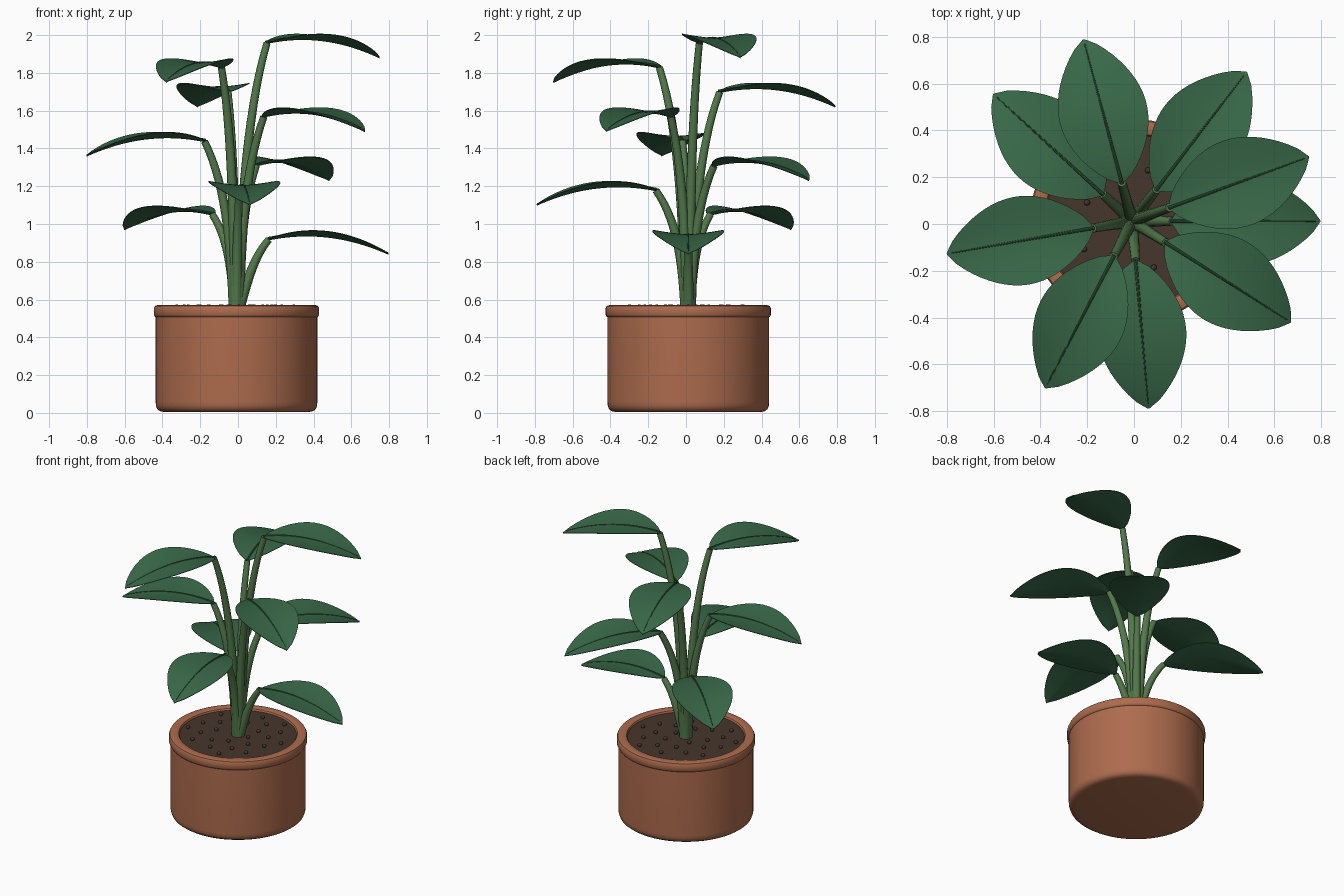
import bpy, bmesh
from math import sin, cos, pi, radians, sqrt
from mathutils import Vector

if "Cube" in bpy.data.objects:
    bpy.data.objects.remove(bpy.data.objects["Cube"])

CX, CY = -0.008, 0.012   # plant axis


def material(name, rgb):
    m = bpy.data.materials.new(name)
    m.diffuse_color = (*rgb, 1)
    m.use_nodes = True
    m.node_tree.nodes["Principled BSDF"].inputs["Base Color"].default_value = m.diffuse_color
    return m


TERRACOTTA = material("terracotta", (0.42, 0.15, 0.075))
SOIL = material("soil", (0.06, 0.037, 0.026))
STEM = material("stem_green", (0.085, 0.19, 0.07))
LEAF = material("leaf_green", (0.04, 0.14, 0.065))
RIB = material("rib_green", (0.03, 0.1, 0.045))


def finish(name, bm, mat, angle=40):
    bmesh.ops.recalc_face_normals(bm, faces=bm.faces)
    me = bpy.data.meshes.new(name)
    bm.to_mesh(me)
    bm.free()
    ob = bpy.data.objects.new(name, me)
    bpy.context.collection.objects.link(ob)
    ob.location = (CX, CY, 0)
    me.materials.append(mat)
    bpy.ops.object.select_all(action='DESELECT')
    ob.select_set(True)
    bpy.context.view_layer.objects.active = ob
    bpy.ops.object.shade_smooth_by_angle(angle=radians(angle))
    return ob


def lathe(name, profile, mat, closed=False, n=64):
    bm = bmesh.new()
    rings = [[bm.verts.new((r * cos(2 * pi * k / n), r * sin(2 * pi * k / n), z))
              for k in range(n)] for r, z in profile]
    pairs = list(zip(rings, rings[1:] + rings[:1])) if closed else list(zip(rings, rings[1:]))
    for a, b in pairs:
        for k in range(n):
            j = (k + 1) % n
            bm.faces.new((a[k], a[j], b[j], b[k]))
    if not closed:
        bm.faces.new(rings[0])
        bm.faces.new(rings[-1])
    return finish(name, bm, mat)


def tube(name, pts, radii, mat, n=12):
    bm = bmesh.new()
    rings = []
    for i, p in enumerate(pts):
        t = (pts[min(i + 1, len(pts) - 1)] - pts[max(i - 1, 0)]).normalized()
        out = Vector((pts[-1].x, pts[-1].y, 0)).normalized()
        side = Vector((-out.y, out.x, 0))
        up = t.cross(side)
        rings.append([bm.verts.new(p + radii[i] * (side * cos(2 * pi * k / n) + up * sin(2 * pi * k / n)))
                      for k in range(n)])
    for a, b in zip(rings, rings[1:]):
        for k in range(n):
            j = (k + 1) % n
            bm.faces.new((a[k], a[j], b[j], b[k]))
    bm.faces.new(rings[0])
    bm.faces.new(rings[-1])
    return finish(name, bm, mat)


# Pot body, rounded rim and soil
lathe("pot", [(0.385, 0.005), (0.405, 0.009), (0.42, 0.02), (0.427, 0.04), (0.428, 0.06),
              (0.428, 0.53), (0.385, 0.53)], TERRACOTTA)
lathe("pot_rim", [(0.37, 0.505), (0.422, 0.505), (0.432, 0.509), (0.438, 0.52), (0.438, 0.553),
                  (0.432, 0.566), (0.42, 0.57), (0.388, 0.57), (0.376, 0.566), (0.37, 0.555)],
      TERRACOTTA, closed=True)
lathe("soil", [(0.372, 0.50), (0.372, 0.555)], SOIL)

# Small crumbs scattered over the soil in a spiral
bm = bmesh.new()
for i in range(26):
    r, a = 0.335 * sqrt((i + 1.5) / 27), i * 2.4
    res = bmesh.ops.create_icosphere(bm, subdivisions=2, radius=0.013)
    bmesh.ops.translate(bm, verts=res["verts"], vec=(r * cos(a), r * sin(a), 0.562))
finish("soil_crumbs", bm, SOIL, 60)

# Leaf shape: s runs from base to tip, v from edge to edge
R0, R1, HALF = 0.165, 0.805, 0.187


def rib_z(s):
    return 0.137 * s - 0.212 * s * s


def leaf(name, az, z0):
    out = Vector((cos(az), sin(az), 0))
    side = Vector((-out.y, out.x, 0))
    bm = bmesh.new()
    ns, nv, th = 20, 5, 0.006
    layers = []
    for dz in (th, -th):
        rows = []
        for i in range(ns + 1):
            s = i / ns
            w = max(sin(pi * s ** 0.97), 0.0) ** 0.75 * HALF + 0.003
            rows.append([bm.verts.new(out * (R0 + (R1 - R0) * s) + side * (w * j / nv) + Vector(
                (0, 0, z0 + rib_z(s) + 0.027 * (abs(j) / nv) ** 1.4 * w / HALF
                 + dz * (1 - 0.7 * abs(j) / nv))))
                for j in range(-nv, nv + 1)])
        layers.append(rows)
        for a, b in zip(rows, rows[1:]):
            for k in range(2 * nv):
                bm.faces.new((a[k], a[k + 1], b[k + 1], b[k]))
    # Close the thin rim between upper and lower skins
    loops = [[r[0] for r in L] + L[-1][1:] + [r[-1] for r in L[-2::-1]] + L[0][-2:0:-1] for L in layers]
    m = len(loops[0])
    for k in range(m):
        j = (k + 1) % m
        bm.faces.new((loops[0][k], loops[0][j], loops[1][j], loops[1][k]))
    finish(name, bm, LEAF)
    pts = [out * (R0 + (R1 - R0) * s) + Vector((0, 0, z0 + rib_z(s) + 0.005))
           for s in [k / 12 * 0.97 for k in range(13)]]
    tube(name + "_midrib", pts, [0.008 - 0.005 * k / 12 for k in range(13)], RIB, 8)


# Nine stems with leaves, each one higher and turned by the golden angle
for i in range(9):
    az, z0 = radians(137.5 * i), 0.918 + 0.13 * i
    out = Vector((cos(az), sin(az), 0))
    h = z0 - 0.55
    ctrl = [out * 0.012 + Vector((0, 0, 0.55)), out * 0.028 + Vector((0, 0, 0.55 + 0.42 * h)),
            out * 0.065 + Vector((0, 0, 0.55 + 0.76 * h)), out * 0.172 + Vector((0, 0, z0))]
    if i == 0:
        ctrl[1] += out * 0.03
        ctrl[2] += out * 0.03
    pts, rad = [], []
    for k in range(15):
        t = k / 14
        b = ((1 - t) ** 3, 3 * t * (1 - t) ** 2, 3 * t * t * (1 - t), t ** 3)
        pts.append(sum((c * q for c, q in zip(ctrl, b)), Vector()))
        rad.append(0.03 - 0.011 * t)
    tube(f"stem_{i + 1}", pts, rad, STEM)
    leaf(f"leaf_{i + 1}", az, z0)
